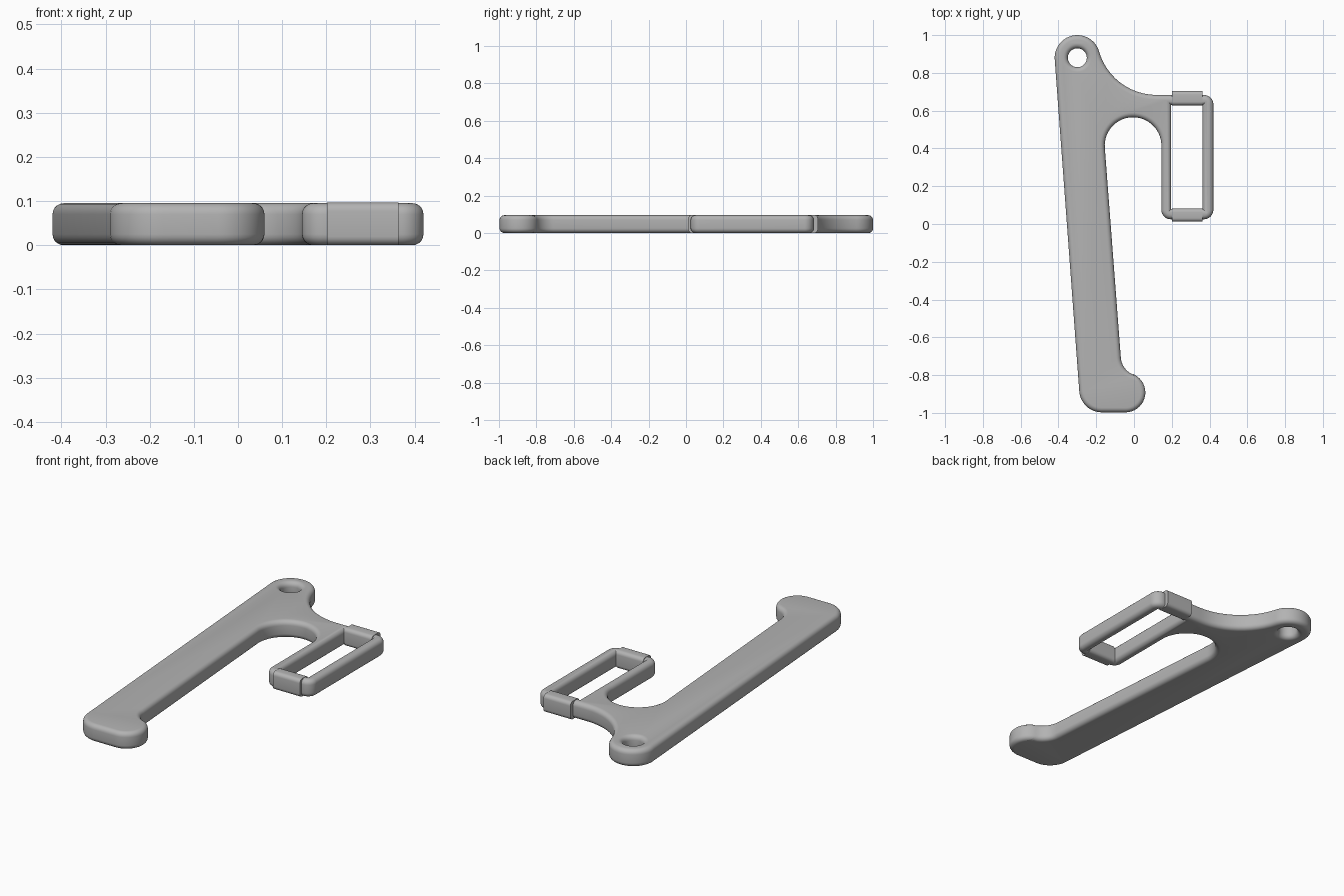
import bpy, bmesh
from math import cos, sin, radians

cube = bpy.data.objects.get("Cube")
if cube:
    bpy.data.objects.remove(cube, do_unlink=True)

HEIGHT = 0.095
ROUND = 0.025

grey = bpy.data.materials.new("plain_grey")
grey.use_nodes = True
grey.diffuse_color = (0.45, 0.45, 0.45, 1)
grey.node_tree.nodes["Principled BSDF"].inputs["Base Color"].default_value = grey.diffuse_color


def arc(cx, cy, r, start, end):
    n = max(6, int(abs(end - start) / 6))
    angles = [radians(start + (end - start) * i / n) for i in range(n + 1)]
    return [(cx + r * cos(a), cy + r * sin(a)) for a in angles]


def smooth(obj):
    bpy.ops.object.select_all(action='DESELECT')
    obj.select_set(True)
    bpy.context.view_layer.objects.active = obj
    bpy.ops.object.shade_smooth_by_angle(angle=radians(35))


def rounded_plate(name, loops):
    """Filled outline with holes, extruded, with rounded rims."""
    curve = bpy.data.curves.new(name, 'CURVE')
    curve.dimensions = '2D'
    curve.fill_mode = 'BOTH'
    curve.extrude = HEIGHT / 2 - ROUND
    curve.bevel_depth = ROUND
    curve.bevel_resolution = 4
    curve.offset = -ROUND
    for loop in loops:
        spline = curve.splines.new('POLY')
        spline.points.add(len(loop) - 1)
        for point, (x, y) in zip(spline.points, loop):
            point.co = (x, y, 0, 1)
        spline.use_cyclic_u = True
    obj = bpy.data.objects.new(name, curve)
    bpy.context.collection.objects.link(obj)
    obj.location.z = HEIGHT / 2
    bpy.ops.object.select_all(action='DESELECT')
    obj.select_set(True)
    bpy.context.view_layer.objects.active = obj
    bpy.ops.object.convert(target='MESH')
    obj = bpy.context.object
    bm = bmesh.new()
    bm.from_mesh(obj.data)
    bmesh.ops.remove_doubles(bm, verts=bm.verts, dist=0.0005)
    bmesh.ops.recalc_face_normals(bm, faces=bm.faces)
    bm.to_mesh(obj.data)
    bm.free()
    obj.data.materials.clear()
    obj.data.materials.append(grey)
    smooth(obj)


# Outline of the arm, running counter-clockwise from the pivot head
outline = (
    arc(-0.30, 0.88, 0.12, 15.4, 184.2)         # pivot head
    + arc(-0.17, -0.877, 0.12, 184.2, 270)      # heel of the foot
    + arc(-0.045, -0.892, 0.105, 270, 427.7)    # toe of the foot
    + arc(0.035, -0.70, 0.105, 247.7, 184.2)    # hollow above the toe
    + arc(-0.005, 0.415, 0.15, 184.2, 0)        # arch beside the loop
    + arc(0.195, 0.075, 0.05, 180, 270)         # loop corners
    + arc(0.37, 0.075, 0.05, 270, 360)
    + arc(0.37, 0.633, 0.05, 0, 90)
    + arc(0.12, 1.0, 0.317, 270, 195.4)[:-1]    # sweep up to the head
)
pivot_hole = arc(-0.30, 0.88, 0.05, 360, 0)[:-1]
loop_slot = [(0.197, 0.08), (0.197, 0.63), (0.363, 0.63), (0.363, 0.08)]
rounded_plate("arm_with_loop", [outline, pivot_hole, loop_slot])


# Sleeves around the two short bars of the loop
def sleeve(name, y_min, y_max):
    bm = bmesh.new()
    bmesh.ops.create_cube(bm, size=1)
    for v in bm.verts:
        v.co.x = 0.282 + v.co.x * 0.162
        v.co.y = (y_min + y_max) / 2 + v.co.y * (y_max - y_min)
        v.co.z = HEIGHT / 2 + v.co.z * (HEIGHT + 0.002)
    long_edges = [e for e in bm.edges
                  if abs(e.verts[0].co.x - e.verts[1].co.x) > 0.1]
    bmesh.ops.bevel(bm, geom=long_edges, offset=0.02, segments=5,
                    profile=0.5, affect='EDGES')
    mesh = bpy.data.meshes.new(name)
    bm.to_mesh(mesh)
    bm.free()
    mesh.materials.append(grey)
    obj = bpy.data.objects.new(name, mesh)
    bpy.context.collection.objects.link(obj)
    obj.location.z = 0.001
    smooth(obj)


sleeve("back_sleeve", 0.628, 0.705)
sleeve("front_sleeve", 0.012, 0.082)
